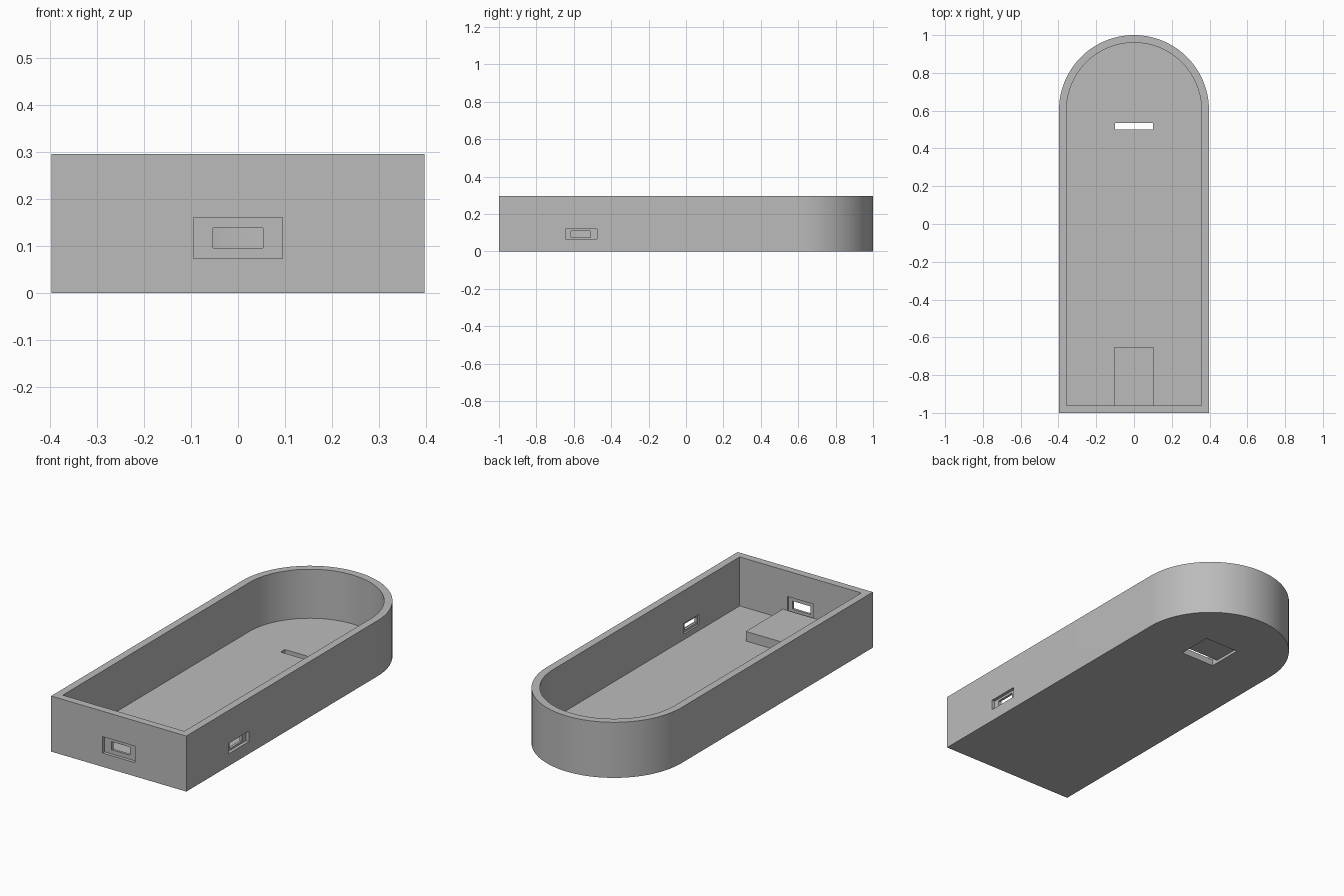
import bpy
import bmesh
from math import cos, sin, pi, radians

if "Cube" in bpy.data.objects:
    bpy.data.objects.remove(bpy.data.objects["Cube"], do_unlink=True)

HALF, WALL, FLOOR, HEIGHT = 0.397, 0.04, 0.035, 0.295
ARC_Y = 1 - HALF

grey = bpy.data.materials.new("plain_grey")
grey.use_nodes = True
grey.diffuse_color = (0.5, 0.5, 0.5, 1)
grey.node_tree.nodes["Principled BSDF"].inputs["Base Color"].default_value = (0.5, 0.5, 0.5, 1)


def add_prism(name, outline, z0, z1):
    """Extrude a flat outline from z0 up to z1."""
    bm = bmesh.new()
    face = bm.faces.new([bm.verts.new((x, y, z0)) for x, y in outline])
    grown = bmesh.ops.extrude_face_region(bm, geom=[face])
    top = [v for v in grown["geom"] if isinstance(v, bmesh.types.BMVert)]
    bmesh.ops.translate(bm, vec=(0, 0, z1 - z0), verts=top)
    bmesh.ops.recalc_face_normals(bm, faces=bm.faces)
    mesh = bpy.data.meshes.new(name)
    bm.to_mesh(mesh)
    bm.free()
    mesh.materials.append(grey)
    obj = bpy.data.objects.new(name, mesh)
    bpy.context.collection.objects.link(obj)
    return obj


def add_box(name, xs, ys, zs):
    (x0, x1), (y0, y1) = xs, ys
    return add_prism(name, [(x0, y0), (x1, y0), (x1, y1), (x0, y1)], *zs)


def arch(radius, front):
    """Straight-sided outline with a semicircular rear end."""
    steps = 64
    arc = [(radius * cos(pi * i / steps), ARC_Y + radius * sin(pi * i / steps))
           for i in range(steps + 1)]
    return [(-radius, front), (radius, front)] + arc


def cut(target, cutter):
    cutter.hide_render = True
    mod = target.modifiers.new("cut", "BOOLEAN")
    mod.operation = "DIFFERENCE"
    mod.solver = "EXACT"
    mod.object = cutter
    bpy.context.view_layer.objects.active = target
    bpy.ops.object.modifier_apply(modifier=mod.name)
    bpy.data.objects.remove(cutter, do_unlink=True)


# Tray shell, open at the top
tray = add_prism("tray_shell", arch(HALF, -1), 0, HEIGHT)
cut(tray, add_prism("cavity", arch(HALF - WALL, -1 + WALL), FLOOR, HEIGHT + 0.1))

# Front port: outer recess, inner recess and through hole
cut(tray, add_box("front_recess", (-0.095, 0.095), (-1.1, -0.983), (0.073, 0.16)))
cut(tray, add_box("front_inner_recess", (-0.077, 0.077), (-0.97, -0.9), (0.073, 0.16)))
cut(tray, add_box("front_hole", (-0.053, 0.053), (-1.1, -0.9), (0.095, 0.138)))

# Side port on the +x wall
cut(tray, add_box("side_recess", (HALF - 0.017, 0.5), (-0.645, -0.475), (0.065, 0.12)))
cut(tray, add_box("side_inner_recess", (0.3, HALF - 0.03), (-0.62, -0.49), (0.065, 0.12)))
cut(tray, add_box("side_hole", (0.3, 0.5), (-0.615, -0.51), (0.075, 0.108)))

# Underside recess with a slot through the floor
cut(tray, add_box("floor_recess", (-0.1, 0.1), (0.5, 0.69), (-0.1, 0.015)))
cut(tray, add_box("floor_slot", (-0.1, 0.1), (0.5, 0.535), (-0.1, 0.1)))

# Raised block behind the front port
add_box("port_block", (-0.104, 0.104), (-1 + WALL, -0.65), (FLOOR, 0.086))

# Smooth the rounded end, keep the corners sharp
bpy.ops.object.select_all(action="DESELECT")
tray.select_set(True)
bpy.context.view_layer.objects.active = tray
bpy.ops.object.shade_smooth_by_angle(angle=radians(30))
